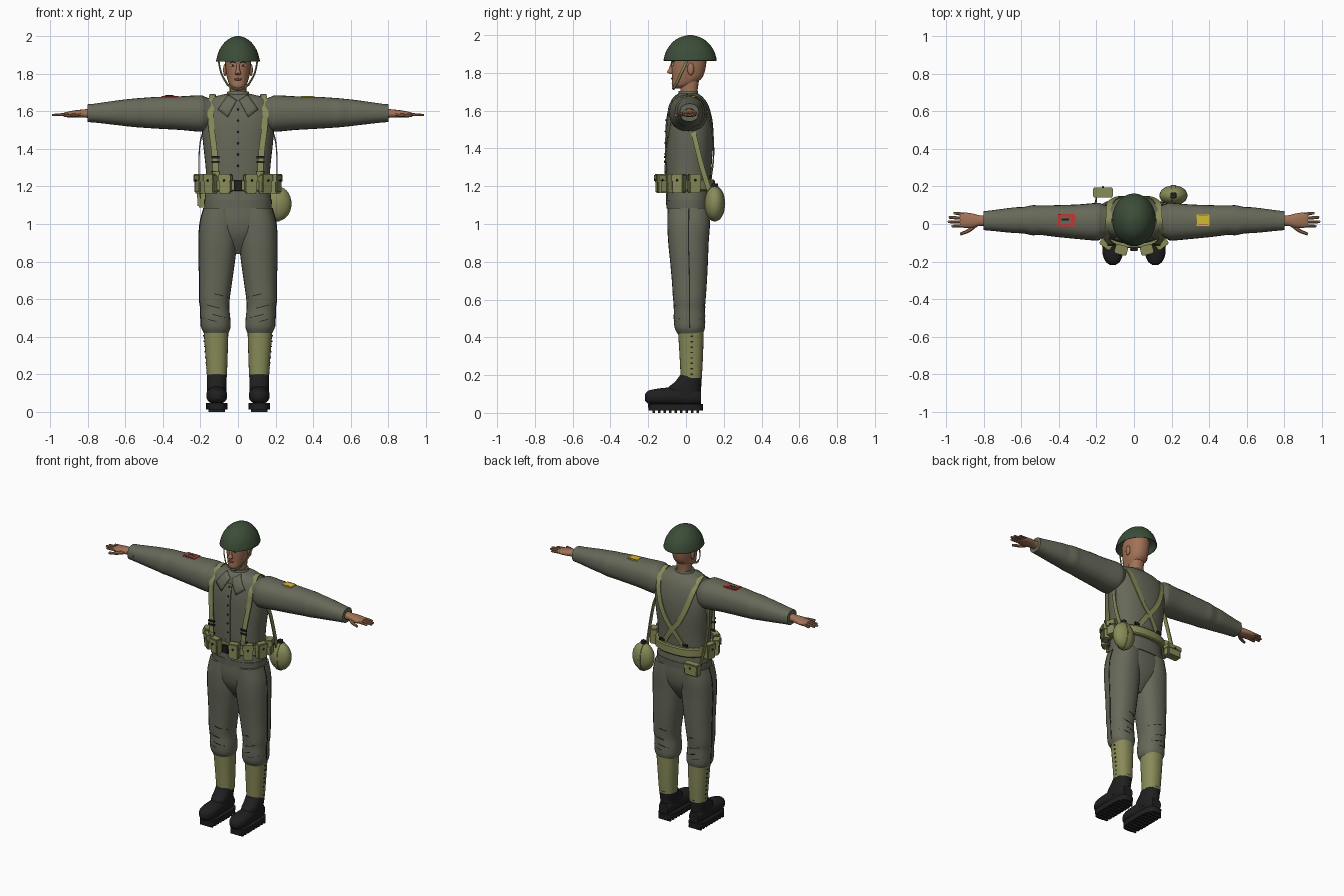
import bpy, bmesh, math
from mathutils import Vector, Matrix

if "Cube" in bpy.data.objects:
    bpy.data.objects.remove(bpy.data.objects["Cube"])

parts = []


def material(name, r, g, b):
    m = bpy.data.materials.new(name)
    m.use_nodes = True
    m.diffuse_color = (r, g, b, 1)
    bsdf = next(k for k in m.node_tree.nodes if k.type == 'BSDF_PRINCIPLED')
    bsdf.inputs["Base Color"].default_value = (r, g, b, 1)
    bsdf.inputs["Roughness"].default_value = .8
    return m


wool = material("wool grey green", .135, .14, .1)
webbing = material("webbing khaki", .25, .26, .1)
steel = material("helmet green", .045, .075, .04)
skin = material("skin", .36, .17, .095)
black = material("black leather", .014, .014, .014)
red = material("patch red", .6, .035, .03)
yellow = material("patch yellow", .65, .5, .03)
white = material("eye white", .7, .68, .62)
lip = material("lip brown", .2, .06, .04)


def finish(name, mat, bm, mirror=False):
    bmesh.ops.recalc_face_normals(bm, faces=bm.faces)
    mesh = bpy.data.meshes.new(name)
    bm.to_mesh(mesh)
    bm.free()
    mesh.materials.append(mat)
    ob = bpy.data.objects.new(name, mesh)
    bpy.context.collection.objects.link(ob)
    if mirror:
        ob.modifiers.new("Mirror", 'MIRROR')
    parts.append(ob)
    return ob


def spline(rows, steps):
    """Smooth interpolation through rows of numbers."""
    rows = [Vector(r) for r in rows]
    out = []
    for i in range(len(rows) - 1):
        a, b = rows[i], rows[i + 1]
        ta = (b - rows[i - 1]) / 2 if i else b - a
        tb = (rows[i + 2] - a) / 2 if i + 2 < len(rows) else b - a
        for k in range(steps):
            t = k / steps
            s = t * t * (3 - 2 * t)
            out.append(a.lerp(b, s) + ta * (t * (1 - t) ** 2) - tb * (t * t * (1 - t)))
    return out + [rows[-1]]


def skin_rings(name, mat, rings, mirror):
    bm = bmesh.new()
    loops = [[bm.verts.new(v) for v in ring] for ring in rings]
    n = len(loops[0])
    for a, b in zip(loops, loops[1:]):
        for i in range(n):
            j = (i + 1) % n
            bm.faces.new((a[i], a[j], b[j], b[i]))
    bm.faces.new(loops[0])
    bm.faces.new(loops[-1])
    return finish(name, mat, bm, mirror)


def loft(name, mat, rows, axis='z', mirror=False, n=28, p=2.3, steps=4):
    """Rows are (position along axis, centre u, centre v, radius u, radius v)."""
    order = {'z': (1, 2, 0), 'x': (0, 1, 2), 'y': (1, 0, 2)}[axis]
    rings = []
    for t, cu, cv, ru, rv in spline(rows, steps):
        ring = []
        for i in range(n):
            c, s = math.cos(math.tau * i / n), math.sin(math.tau * i / n)
            u = cu + ru * math.copysign(abs(c) ** (2 / p), c)
            v = cv + rv * math.copysign(abs(s) ** (2 / p), s)
            ring.append([(t, u, v)[k] for k in order])
        rings.append(ring)
    return skin_rings(name, mat, rings, mirror)


def surface(rows, x, z, side, off=.004, p=2.3):
    """Point on the front (-1) or back (1) of an upright loft."""
    rows = sorted(rows)
    z0 = min(max(z, rows[0][0]), rows[-1][0])
    for a, b in zip(rows, rows[1:]):
        if a[0] <= z0 <= b[0]:
            r = Vector(a).lerp(Vector(b), (z0 - a[0]) / (b[0] - a[0]))
            break
    k = max(0, 1 - min(1, abs((x - r[1]) / r[3])) ** p) ** (1 / p)
    return Vector((x, r[2] + side * (r[4] * k + off), z))


def sweep(name, mat, path, width, thick, mirror=False, n=4, steps=4, taper=1):
    """Path is (point, normal) pairs; sizes are half widths."""
    pts = spline([p for p, _ in path], steps)
    nor = spline([q for _, q in path], steps)
    rings = []
    for i, (c, q) in enumerate(zip(pts, nor)):
        tan = pts[min(i + 1, len(pts) - 1)] - pts[max(i - 1, 0)]
        side = tan.cross(q).normalized()
        up = side.cross(tan).normalized()
        f = 1 + (taper - 1) * i / (len(pts) - 1)
        k = math.sqrt(2) if n == 4 else 1
        angles = [math.tau * (j + .5) / n for j in range(n)]
        rings.append([c + f * k * (side * width * math.cos(a) + up * thick * math.sin(a))
                      for a in angles])
    return skin_rings(name, mat, rings, mirror)


def box(name, mat, loc, size, turn=0, mirror=False, bevel=0):
    bm = bmesh.new()
    bmesh.ops.create_cube(bm, size=1)
    bm.transform(Matrix.Diagonal((*size, 1)))
    if bevel:
        bmesh.ops.bevel(bm, geom=bm.edges[:], offset=bevel, segments=2, affect='EDGES')
    bm.transform(Matrix.Translation(loc) @ Matrix.Rotation(turn, 4, 'Z'))
    return finish(name, mat, bm, mirror)


def ball(name, mat, loc, size, mirror=False, seg=16):
    bm = bmesh.new()
    bmesh.ops.create_uvsphere(bm, u_segments=seg, v_segments=seg // 2 + 2, radius=1)
    bm.transform(Matrix.Translation(loc) @ Matrix.Diagonal((*size, 1)))
    return finish(name, mat, bm, mirror)


FRONT, BACK, UP, OUT = Vector((0, -1, 0)), Vector((0, 1, 0)), Vector((0, 0, 1)), Vector((1, 0, 0))

# Jacket, sleeves and cuffs
torso = [(1.085, 0, .015, .172, .112), (1.12, 0, .015, .178, .118), (1.2, 0, .015, .17, .115),
         (1.3, 0, .015, .172, .12), (1.45, 0, .02, .188, .125), (1.55, 0, .02, .192, .12),
         (1.63, 0, .018, .18, .1), (1.67, 0, .015, .145, .075), (1.692, 0, .012, .07, .05)]
loft("jacket", wool, torso, n=40)
loft("jacket_hem", wool, [(1.083, 0, .015, .178, .118), (1.125, 0, .015, .181, .121)], n=40, steps=1)
loft("sleeve", wool, [(.1, .015, 1.59, .06, .06), (.17, .015, 1.587, .092, .088),
     (.2, .012, 1.588, .1, .097), (.3, .012, 1.59, .092, .09), (.42, .016, 1.592, .084, .085),
     (.5, .02, 1.592, .078, .08), (.54, .02, 1.592, .08, .077), (.59, .02, 1.592, .07, .072),
     (.64, .02, 1.592, .068, .066), (.78, .018, 1.59, .052, .048)], 'x', True)
loft("cuff", wool, [(.755, .018, 1.59, .055, .051), (.802, .018, 1.59, .05, .047)], 'x', True, steps=1)
loft("collar_band", wool, [(1.66, 0, .012, .075, .06), (1.705, 0, .012, .056, .05)], steps=1)

# Collar lapels follow the chest
bm = bmesh.new()
corners = [Vector(c) for c in ((.006, 1.66), (.055, 1.57), (.108, 1.61), (.052, 1.69))]
grid = []
for i in range(6):
    for j in range(6):
        low, high = corners[0].lerp(corners[1], i / 5), corners[3].lerp(corners[2], i / 5)
        x, z = low.lerp(high, j / 5)
        grid.append(bm.verts.new(surface(torso, x, z, -1, .009)))
for i in range(5):
    for j in range(5):
        k = i * 6 + j
        bm.faces.new((grid[k], grid[k + 1], grid[k + 7], grid[k + 6]))
lapel = finish("collar_lapel", wool, bm, True)
lapel.modifiers.new("Thickness", 'SOLIDIFY').thickness = .008

# Front placket and buttons
sweep("placket", wool, [(surface(torso, 0, z, -1, .002), FRONT) for z in (1.1, 1.3, 1.45, 1.55, 1.63)], .017, .003)
for i in range(6):
    ball("button", black, surface(torso, 0, 1.31 + i * .06, -1, .006), (.006, .004, .006), seg=8)

# Trousers
leg = [(.42, .116, .022, .066, .068), (.45, .118, .02, .078, .08), (.5, .12, .018, .079, .083),
       (.55, .123, .018, .077, .082), (.6, .125, .018, .081, .086), (.7, .118, .018, .088, .093),
       (.8, .112, .016, .096, .1), (.9, .107, .013, .102, .107), (1, .104, .014, .1, .113),
       (1.085, .095, .015, .088, .112)]
loft("trouser_leg", wool, leg, mirror=True)
loft("trouser_seat", wool, [(.84, 0, .015, .03, .035), (.89, 0, .015, .08, .07),
     (.95, 0, .015, .14, .1), (1.02, 0, .015, .18, .112), (1.1, 0, .015, .174, .112)], n=36)
sweep("side_seam", black, [(Vector((r[1] + r[3], r[2], r[0])), OUT) for r in leg[1:]], .003, .002, True)
for side, face in ((-1, FRONT), (1, BACK)):
    for x, z in ((.09, .62), (.13, .56), (.1, .51), (.15, .49)):
        sweep("knee_crease", black, [(surface(leg, x + d, z + d / 4, side, 0), face)
              for d in (-.035, 0, .035)], .0018, .0015, True)

# Gaiters with hooks
gaiter = [(.185, .112, .028, .053, .056), (.3, .114, .028, .059, .062), (.432, .117, .026, .066, .068)]
loft("gaiter", webbing, gaiter, mirror=True)
for i in range(8):
    t = i / 7
    box("gaiter_hook", black, (.163 + .018 * t, .03, .205 + .2 * t), (.008, .012, .007), mirror=True)

# Boots
loft("boot_foot", black, [(-.218, .113, .082, .015, .016), (-.2, .113, .083, .038, .034),
     (-.16, .113, .085, .054, .042), (-.1, .113, .088, .055, .046), (-.03, .113, .09, .05, .05),
     (.04, .113, .09, .047, .05), (.08, .113, .08, .034, .036)], 'y', True)
loft("boot_ankle", black, [(.08, .113, -.01, .05, .085), (.13, .113, -.008, .052, .088),
     (.165, .113, .012, .053, .07), (.2, .112, .027, .052, .058)], mirror=True)
loft("boot_sole", black, [(.012, .113, -.055, .056, .144), (.048, .113, -.055, .057, .146)],
     mirror=True, p=3.5, steps=1)
for i in range(9):
    box("sole_tread", black, (.113, -.17 + i * .029, .008), (.09, .014, .016), mirror=True)

# Hands
loft("palm", skin, [(.78, .018, 1.59, .03, .026), (.82, .018, 1.588, .028, .022),
     (.86, .018, 1.586, .038, .02), (.9, .02, 1.583, .041, .016), (.925, .02, 1.582, .036, .011)], 'x', True, n=16)
for i, tip in enumerate((.97, .99, .985, .96)):
    y = -.01 + i * .02
    sweep("finger", skin, [(Vector((.9, y, 1.584)), UP), (Vector((tip - .01, y * 1.15, 1.58)), UP),
          (Vector((tip, y * 1.15, 1.579)), UP)], .0105, .009, True, n=8, taper=.55)
sweep("thumb", skin, [(Vector((.845, -.005, 1.583)), UP), (Vector((.88, -.035, 1.578)), UP),
      (Vector((.925, -.054, 1.575)), UP)], .014, .012, True, n=8, taper=.6)

# Head and face
head = [(1.718, 0, -.035, .02, .03), (1.735, 0, -.02, .042, .055), (1.77, 0, .004, .056, .078),
        (1.81, 0, .012, .064, .088), (1.86, 0, .016, .069, .092), (1.9, 0, .018, .068, .088),
        (1.935, 0, .02, .045, .06)]
loft("head", skin, head)
loft("neck", skin, [(1.65, 0, .016, .05, .048), (1.7, 0, .016, .044, .045), (1.77, 0, .02, .046, .05)])
loft("nose", skin, [(1.794, 0, -.074, .012, .01), (1.803, 0, -.08, .016, .02),
                    (1.82, 0, -.076, .01, .016), (1.855, 0, -.07, .007, .009)], n=12)
ball("ear", skin, (.069, .025, 1.82), (.01, .018, .033), True)
ball("eye", white, surface(head, .027, 1.843, -1, -.001), (.012, .004, .006), True, 12)
ball("pupil", black, surface(head, .027, 1.843, -1, .002), (.005, .003, .005), True, 8)
sweep("eyebrow", black, [(surface(head, x, z, -1, .001), FRONT) for x, z in
      ((.012, 1.857), (.028, 1.862), (.044, 1.857))], .003, .002, True)
ball("mouth", lip, surface(head, 0, 1.77, -1, 0), (.021, .005, .006))

# Helmet and chin strap
loft("helmet", steel, [(1.945, 0, .022, .05, .07), (1.9, 0, .022, .1, .122), (1.868, 0, .022, .11, .134),
     (1.866, 0, .022, .116, .14), (1.885, 0, .022, .113, .137), (1.925, 0, .022, .1, .122),
     (1.965, 0, .022, .073, .09), (1.988, 0, .022, .043, .054), (2, 0, .022, .01, .012)], n=40, p=2)
chin = Vector((.7, -.5, -.4))
sweep("chin_strap", webbing, [(Vector(p), chin) for p in
      ((.104, .01, 1.872), (.088, -.025, 1.8), (.058, -.05, 1.745))], .007, .002, True)
sweep("chin_cup", webbing, [(Vector((.058, -.05, 1.745)), chin), (Vector((.03, -.064, 1.722)), chin),
      (Vector((0, -.068, 1.714)), Vector((0, -.5, -.8)))], .007, .003, True)

# Belt, buckle and ammunition pouches
loft("belt", webbing, [(1.175, 0, .012, .186, .135), (1.182, 0, .012, .192, .141),
     (1.228, 0, .012, .192, .141), (1.235, 0, .012, .186, .135)], n=40, steps=1)
box("belt_buckle", black, (0, -.135, 1.207), (.045, .016, .055), bevel=.004)
for degrees in (19, 44, 72, 101):
    a = math.radians(degrees)
    out = Vector((math.sin(a) * .75, -math.cos(a), 0)).normalized()
    turn = math.atan2(out.x, -out.y)
    spot = Vector((.207 * math.sin(a), .012 - .155 * math.cos(a), 1.212))
    box("ammo_pouch", webbing, spot, (.062, .045, .098), turn, True, .006)
    box("pouch_flap", webbing, spot + out * .004 + UP * .032, (.068, .049, .042), turn, True, .005)
    ball("pouch_stud", black, spot + out * .03 + UP * .02, (.006, .006, .006), True, 8)

# Shoulder braces cross at the back
for s in (1, -1):
    path = [(surface(torso, s * x, z, -1, o), FRONT) for x, z, o in
            ((.117, 1.25, .035), (.125, 1.38, .026), (.142, 1.52, .014), (.145, 1.61, .012))]
    path.append((Vector((s * .135, .015, 1.688)), UP))
    path += [(surface(torso, s * x, z, 1, .007), BACK) for x, z in
             ((.13, 1.62), (.095, 1.5), (.045, 1.4), (-.02, 1.32), (-.085, 1.22))]
    sweep("shoulder_brace", webbing, path, .016, .003)
    end = surface(torso, s * .085, 1.25, 1, .01)
    box("back_buckle", black, end, (.036, .012, .016))
    # Side straps hang clear of the body
    sweep("side_strap", webbing, [(Vector((s * x, y, z)), OUT * s) for x, y, z in
          ((.17, .03, 1.52), (.2, .05, 1.44), (.208, .085, 1.3), (.2, .135, 1.14))], .013, .003)
for z in (1.275, 1.33, 1.355):
    box("brace_buckle", black, surface(torso, .12, z, -1, .031), (.042, .012, .012), mirror=True)

# Canteen and small back pouch
ball("canteen", webbing, (.21, .152, 1.108), (.075, .053, .092), seg=24)
loft("canteen_neck", black, [(1.185, .21, .152, .018, .018), (1.215, .21, .152, .016, .016)], n=12, steps=1)
ring = [math.tau * i / 12 for i in range(13)]
sweep("canteen_band", webbing, [(Vector((.21, .152 + .054 * math.cos(a), 1.108 + .093 * math.sin(a))),
      Vector((0, math.cos(a), math.sin(a)))) for a in ring], .012, .002)
box("back_pouch", webbing, (-.165, .165, 1.125), (.1, .05, .075), bevel=.007)
box("back_pouch_flap", webbing, (-.165, .168, 1.15), (.108, .054, .036), bevel=.006)
ball("back_pouch_stud", black, (-.165, .197, 1.142), (.006, .005, .006), seg=8)

# Sleeve patches
box("red_patch", red, (-.36, .02, 1.678), (.095, .064, .008), bevel=.003)
box("red_patch_centre", wool, (-.365, .02, 1.682), (.055, .04, .004))
box("red_patch_bar", black, (-.365, .024, 1.684), (.04, .01, .003))
box("yellow_patch", yellow, (.367, .02, 1.677), (.07, .062, .008), bevel=.003)
for y in (-.004, .044):
    box("yellow_patch_bar", red, (.367, y, 1.681), (.05, .004, .003))

# Smooth shading with sharp edges kept
bpy.ops.object.select_all(action='DESELECT')
for ob in parts:
    ob.select_set(True)
bpy.context.view_layer.objects.active = parts[0]
bpy.ops.object.shade_smooth_by_angle(angle=math.radians(40))
